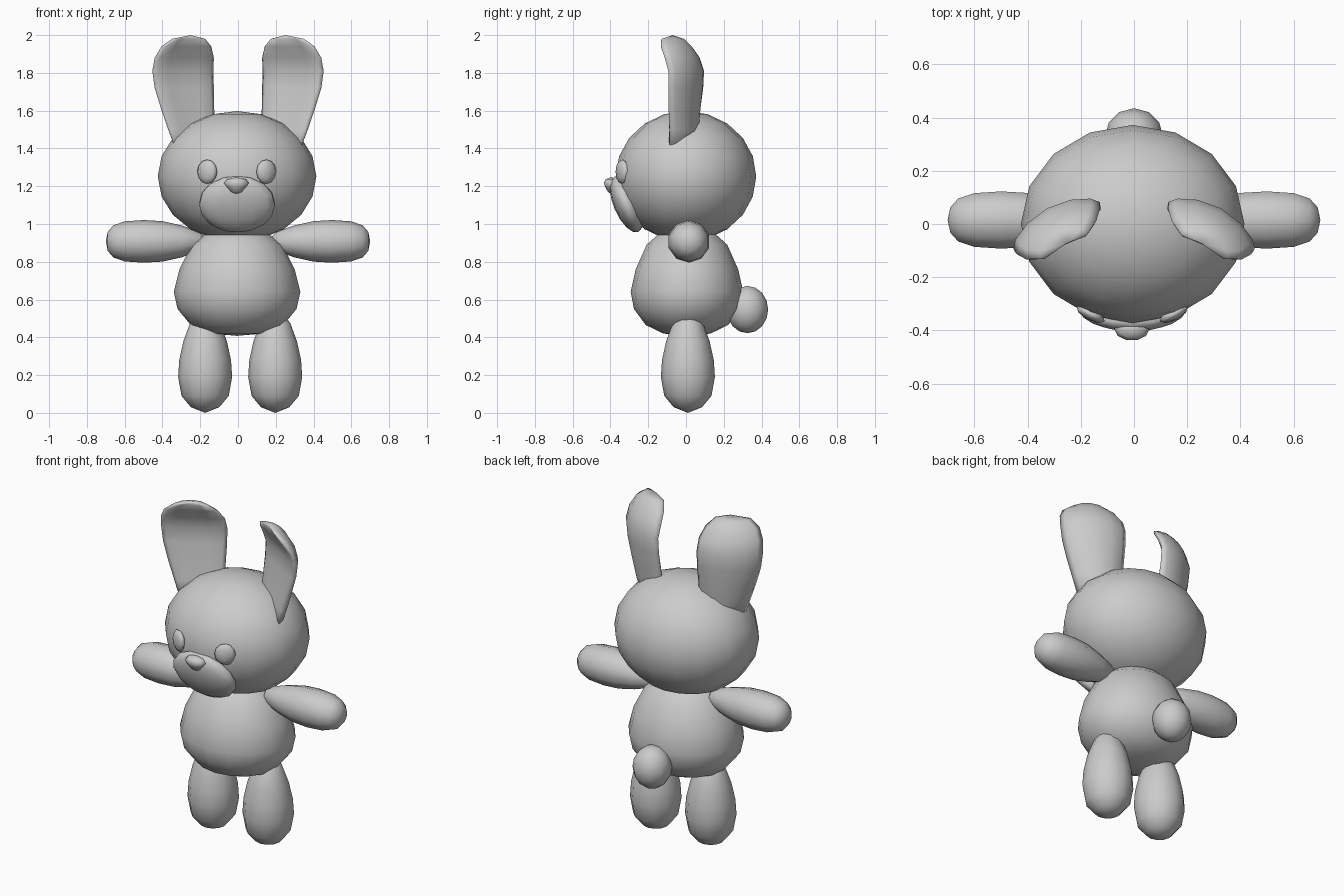
import bpy, bmesh, math
from mathutils import Matrix, Vector

if "Cube" in bpy.data.objects:
    bpy.data.objects.remove(bpy.data.objects["Cube"])

plush = bpy.data.materials.new("plush_grey")
plush.diffuse_color = (0.6, 0.6, 0.6, 1)
plush.use_nodes = True
plush.node_tree.nodes["Principled BSDF"].inputs["Base Color"].default_value = plush.diffuse_color


def finish(name, bm, mat=Matrix()):
    bmesh.ops.transform(bm, matrix=mat, verts=bm.verts)
    bmesh.ops.recalc_face_normals(bm, faces=bm.faces)
    me = bpy.data.meshes.new(name)
    bm.to_mesh(me)
    bm.free()
    me.materials.append(plush)
    for p in me.polygons:
        p.use_smooth = True
    ob = bpy.data.objects.new(name, me)
    bpy.context.collection.objects.link(ob)
    return ob


def ball(name, loc, size, segs, rings, rot_x=0, rot_z=0):
    bm = bmesh.new()
    bmesh.ops.create_uvsphere(bm, u_segments=segs, v_segments=rings, radius=1)
    mat = (Matrix.Translation(loc) @ Matrix.Rotation(math.radians(rot_z), 4, 'Z')
           @ Matrix.Rotation(math.radians(rot_x), 4, 'X') @ Matrix.Diagonal((*size, 1)))
    return finish(name, bm, mat)


def loft(name, rings, bottom, top, mat=Matrix()):
    """Skin a stack of point rings and close both ends with a pole."""
    bm = bmesh.new()
    loops = [[bm.verts.new(p) for p in r] for r in rings]
    n = len(loops[0])
    for a, b in zip(loops, loops[1:]):
        for i in range(n):
            j = (i + 1) % n
            bm.faces.new((a[i], a[j], b[j], b[i]))
    for pole, loop in ((bottom, loops[0]), (top, loops[-1])):
        v = bm.verts.new(pole)
        for i in range(n):
            bm.faces.new((v, loop[i], loop[(i + 1) % n]))
    return finish(name, bm, mat)


def lathe(name, profile, z0, z1, segs, mat):
    rings = [[(r * math.cos(math.tau * i / segs), r * math.sin(math.tau * i / segs), z)
              for i in range(segs)] for r, z in profile]
    return loft(name, rings, (0, 0, z0), (0, 0, z1), mat)


# Head and pear-shaped body
ball("head", (-0.005, 0, 1.252), (0.42, 0.372, 0.346), 16, 10)
body = [(.14, .42), (.245, .465), (.315, .55), (.335, .64), (.305, .76), (.24, .89), (.14, .97)]
lathe("body", body, .408, 1.0, 16,
      Matrix.Translation((-.005, .005, 0)) @ Matrix.Diagonal((1, .89, 1, 1)))

# Legs
leg = [(.075, .03), (.125, .09), (.143, .19), (.137, .28), (.115, .38), (.08, .475), (.045, .52)]
for name, x in (("left_leg", -.174), ("right_leg", .197)):
    lathe(name, leg, .0, .54, 12, Matrix.Translation((x, .01, 0)))

# Arms, teardrops pointing sideways
arm = [(.05, .20), (.085, .30), (.107, .40), (.113, .50), (.106, .60), (.085, .66), (.05, .69)]
for name, s in (("left_arm", -1), ("right_arm", 1)):
    lathe(name, arm, .16, .70, 10,
          Matrix.Translation((0, .015, .908)) @ Matrix.Rotation(s * math.pi / 2, 4, 'Y'))

# Ears: cupped blades that curl forward at the tip (z, x, y, half width, half thickness)
rows = [(1.40, .235, -.015, .12, .04), (1.50, .255, -.005, .14, .04), (1.61, .275, 0, .16, .04),
        (1.72, .293, .008, .178, .038), (1.81, .30, .01, .184, .038), (1.88, .293, -.012, .178, .042),
        (1.94, .282, -.045, .15, .042), (1.98, .27, -.067, .10, .032)]
across, ahead = Vector((.88, -.48, 0)), Vector((-.48, -.88, 0))
rings = []
for z, x, y, w, t in rows:
    ring = []
    for i in range(12):
        c, s = math.cos(math.tau * i / 12), math.sin(math.tau * i / 12)
        ring.append(Vector((x, y, z)) + across * (w * c) + ahead * (t * s + .035 * (c * c - .5)))
    rings.append(ring)
for name, s in (("left_ear", -1), ("right_ear", 1)):
    loft(name, rings, (.23, -.015, 1.38), (.25, -.07, 2.0), Matrix.Diagonal((s, 1, 1, 1)))

# Face
ball("muzzle", (-.005, -.315, 1.105), (.205, .068, .16), 14, 8, rot_x=23)
for name, x, turn in (("left_eye", -.163, -28), ("right_eye", .15, 28)):
    ball(name, (x, -.338, 1.277), (.06, .024, .064), 8, 6, rot_z=turn)
nose = [(.03, -.035), (.052, -.01), (.066, .012), (.05, .032)]
lathe("nose", nose, -.047, .043, 10,
      Matrix.Translation((-.008, -.395, 1.205)) @ Matrix.Diagonal((1, .65, 1, 1)))

# Tail
ball("tail", (0, .325, .547), (.11, .11, .125), 12, 8)
